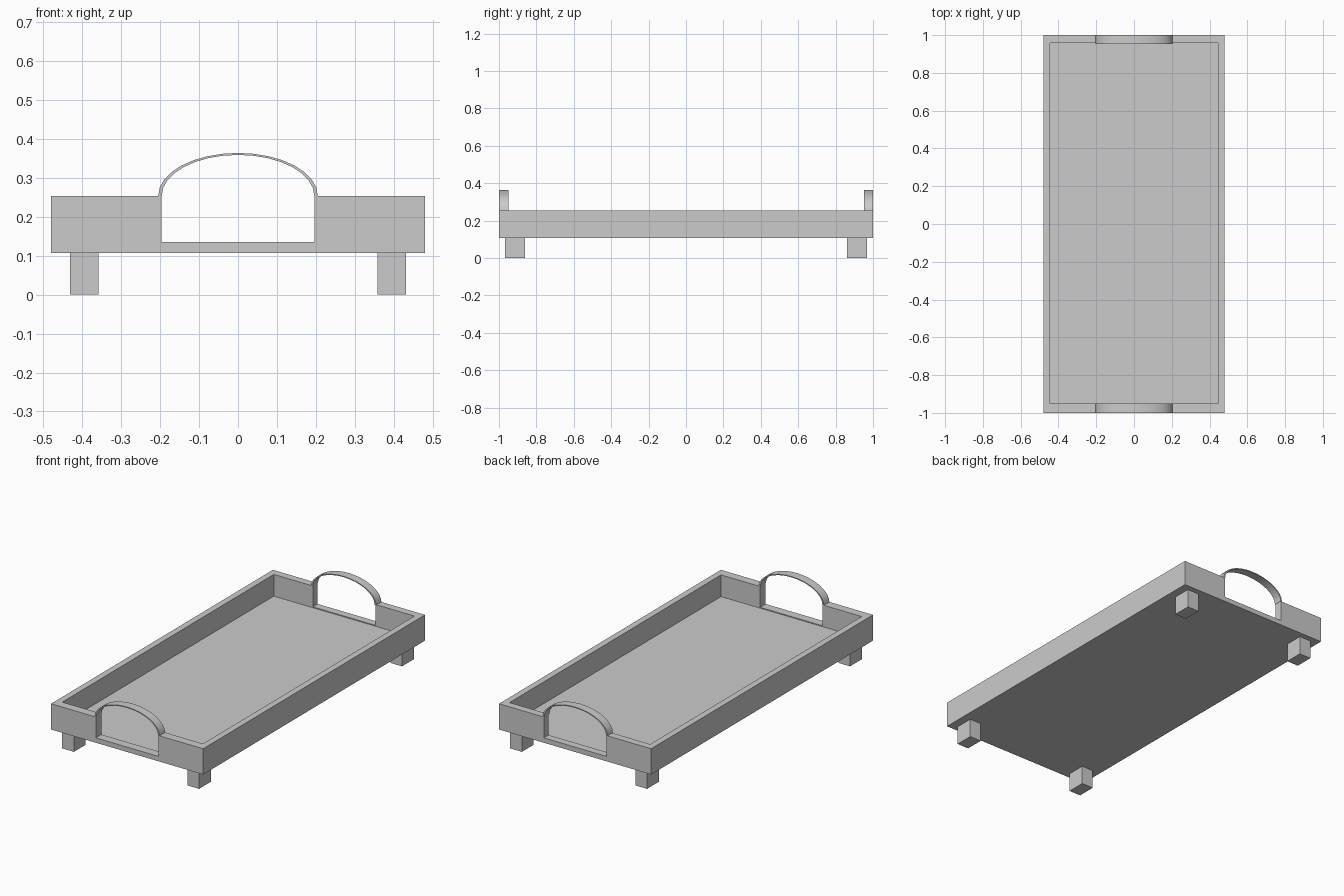
import bpy, math

if "Cube" in bpy.data.objects:
    bpy.data.objects.remove(bpy.data.objects["Cube"])


def box(name, lo, hi):
    """Axis-aligned box between two corners."""
    centre = [(a + b) / 2 for a, b in zip(lo, hi)]
    bpy.ops.mesh.primitive_cube_add(size=1, location=centre)
    ob = bpy.context.object
    ob.name = name
    ob.scale = [b - a for a, b in zip(lo, hi)]
    bpy.ops.object.transform_apply(location=False, rotation=False, scale=True)
    return ob


def cut(target, cutter):
    """Subtract the cutter, then discard it."""
    mod = target.modifiers.new("cut", 'BOOLEAN')
    mod.operation = 'DIFFERENCE'
    mod.solver = 'EXACT'
    mod.object = cutter
    bpy.context.view_layer.objects.active = target
    bpy.ops.object.modifier_apply(modifier=mod.name)
    bpy.data.objects.remove(cutter, do_unlink=True)


BOTTOM, RIM = 0.107, 0.254

# Tray body: hollow box with a hand opening through each end wall
tray = box("tray_body", (-0.48, -1, BOTTOM), (0.48, 1, RIM))
cut(tray, box("cavity", (-0.444, -0.95, 0.13), (0.444, 0.957, 0.5)))
cut(tray, box("hand_slot", (-0.197, -1.2, 0.135), (0.197, 1.2, 0.5)))

# Feet
for sx, side in ((-1, "left"), (1, "right")):
    for sy, end in ((-1, "front"), (1, "back")):
        x0, x1 = sorted((sx * 0.358, sx * 0.432))
        y0, y1 = sorted((sy * 0.862, sy * 0.968))
        box(f"{end}_{side}_foot", (x0, y0, 0), (x1, y1, BOTTOM))


# Handles: thin elliptical arched bands over the openings
def handle(name, y0, y1, segs=16):
    verts, faces = [], []
    for i in range(segs + 1):
        a = math.pi * i / segs
        c, s = math.cos(a), math.sin(a)
        for rx, rz, y in ((0.205, 0.110, y0), (0.205, 0.110, y1),
                          (0.196, 0.105, y1), (0.196, 0.105, y0)):
            verts.append((rx * c, y, RIM + rz * s))
    for i in range(segs):
        for k in range(4):
            a, b = 4 * i + k, 4 * i + (k + 1) % 4
            faces.append((a, a + 4, b + 4, b))
    n = 4 * segs
    faces += [(0, 1, 2, 3), (n + 3, n + 2, n + 1, n)]
    me = bpy.data.meshes.new(name)
    me.from_pydata(verts, [], faces)
    ob = bpy.data.objects.new(name, me)
    bpy.context.collection.objects.link(ob)
    bpy.ops.object.select_all(action='DESELECT')
    ob.select_set(True)
    bpy.context.view_layer.objects.active = ob
    bpy.ops.object.mode_set(mode='EDIT')
    bpy.ops.mesh.select_all(action='SELECT')
    bpy.ops.mesh.normals_make_consistent(inside=False)
    bpy.ops.object.mode_set(mode='OBJECT')
    bpy.ops.object.shade_smooth_by_angle(angle=math.radians(40))


handle("front_handle", -1.0, -0.95)
handle("back_handle", 0.952, 1.0)
